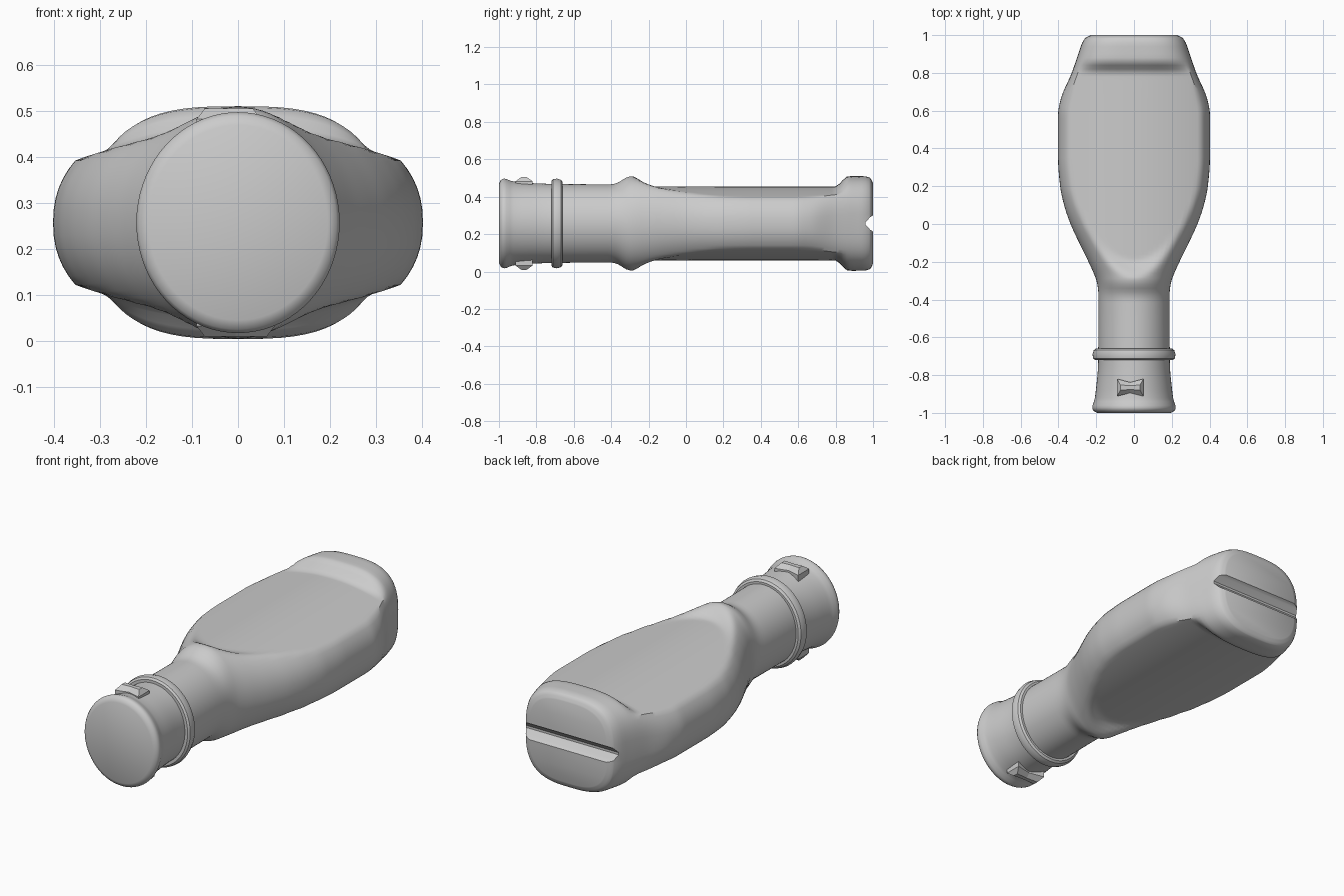
import bpy, bmesh, math

if "Cube" in bpy.data.objects:
    bpy.data.objects.remove(bpy.data.objects["Cube"])

CZ = 0.257   # height of the bottle axis
SEG = 72

# y, half width, half height, squareness of the section
KEYS = [
    (-1.00, .195, .212, 2), (-.99, .214, .232, 2), (-.972, .221, .240, 2),
    (-.93, .209, .226, 2), (-.88, .202, .219, 2), (-.74, .190, .212, 2),
    (-.60, .189, .210, 2), (-.40, .188, .209, 2), (-.36, .189, .220, 2),
    (-.32, .194, .245, 2), (-.29, .202, .252, 2), (-.20, .241, .251, 2.05),
    (-.10, .290, .250, 2.1), (0, .336, .250, 2.15), (.10, .370, .250, 2.2),
    (.20, .391, .250, 2.25), (.35, .402, .250, 2.25), (.58, .402, .250, 2.25),
    (.66, .388, .250, 2.3), (.80, .330, .252, 2.8), (.90, .295, .253, 3),
    (.96, .274, .252, 3), (.985, .258, .243, 3), (1.0, .228, .215, 3)]


def slopes(col):
    d = [(b[col] - a[col]) / (b[0] - a[0]) for a, b in zip(KEYS, KEYS[1:])]
    m = [2 * p * q / (p + q) if p * q > 0 else 0 for p, q in zip(d, d[1:])]
    return [d[0]] + m + [d[-1]]


SLOPES = {c: slopes(c) for c in (1, 2, 3)}


def profile(y, col):
    i = max(k for k in range(len(KEYS) - 1) if KEYS[k][0] <= y or k == 0)
    a, b = KEYS[i], KEYS[i + 1]
    L = b[0] - a[0]
    t = (y - a[0]) / L
    m = SLOPES[col]
    return ((2*t**3 - 3*t*t + 1) * a[col] + (t**3 - 2*t*t + t) * L * m[i]
            + (3*t*t - 2*t**3) * b[col] + (t**3 - t*t) * L * m[i + 1])


def smooth(t):
    t = min(1, max(0, t))
    return t * t * (3 - 2 * t)


def spow(v, e):
    return math.copysign(abs(v) ** e, v)


def section(y):
    """Rounded section, with shallow domed panels cut into both broad sides."""
    w, h, n = (profile(y, c) for c in (1, 2, 3))
    pts = []
    for k in range(SEG):
        a = 2 * math.pi * k / SEG
        x = w * spow(math.cos(a), 2 / n)
        z = h * spow(math.sin(a), 2 / n)
        panel = .198 - .045 * (x / .3) ** 2
        amount = smooth((y + .29 - 3.3 * x * x) / .10) * smooth((.87 - y) / .075)
        az = abs(z)
        az += (min(az, panel) - az) * amount
        pts.append((x, y, CZ + math.copysign(az, z)))
    return pts


def finish(name, bm):
    bmesh.ops.recalc_face_normals(bm, faces=bm.faces)
    me = bpy.data.meshes.new(name)
    bm.to_mesh(me)
    bm.free()
    ob = bpy.data.objects.new(name, me)
    bpy.context.collection.objects.link(ob)
    return ob


def shade(ob, deg=35):
    bpy.ops.object.select_all(action='DESELECT')
    ob.select_set(True)
    bpy.context.view_layer.objects.active = ob
    bpy.ops.object.shade_smooth_by_angle(angle=math.radians(deg))


def loft(name, rings, closed=False):
    bm = bmesh.new()
    vs = [[bm.verts.new(p) for p in r] for r in rings]
    pairs = list(zip(vs, vs[1:])) + ([(vs[-1], vs[0])] if closed else [])
    for a, b in pairs:
        n = len(a)
        for k in range(n):
            bm.faces.new((a[k], a[(k + 1) % n], b[(k + 1) % n], b[k]))
    if not closed:
        bm.faces.new(vs[0])
        bm.faces.new(vs[-1])
    return finish(name, bm)


# bottle: neck, shoulder, panelled body and foot in one skin
ys = {round(-1 + .02 * i, 4) for i in range(101)} | {k[0] for k in KEYS} | {.992, .997}
bottle = loft("bottle_body", [section(y) for y in sorted(ys)])

# groove across the foot
prism = [[(x, 1.02, CZ + .055), (x, .985, CZ + .034), (x, .960, CZ + .006),
          (x, .960, CZ - .006), (x, .985, CZ - .034), (x, 1.02, CZ - .055)]
         for x in (-.5, .5)]
cutter = loft("groove_cutter", prism)
cutter.hide_render = True
cutter.hide_set(True)
mod = bottle.modifiers.new("groove", 'BOOLEAN')
mod.operation = 'DIFFERENCE'
mod.object = cutter
bpy.context.view_layer.objects.active = bottle
bpy.ops.object.modifier_apply(modifier="groove")
bpy.data.objects.remove(cutter)
shade(bottle)


# collar ring round the neck
def oval(y, rx, rz):
    return [(rx * math.cos(2 * math.pi * k / SEG), y,
             CZ + rz * math.sin(2 * math.pi * k / SEG)) for k in range(SEG)]


collar = loft("neck_collar", [oval(y, .180 + r, .200 + r) for y, r in (
    (-.720, 0), (-.720, .026), (-.712, .036), (-.690, .040),
    (-.668, .033), (-.660, .022), (-.660, 0))], closed=True)
shade(collar)

# bow-tie shaped lugs above and below the mouth
for name, s, x0, x1 in (("upper_lug", 1, -.09, .05), ("lower_lug", -1, -.09, .08)):
    xm, rings = (x0 + x1) / 2, []
    for z, inset, e, m in ((.17, 0, .046, .028), (.225, 0, .046, .028),
                           (.248, .018, .014, .010)):
        a, b, y = x0 + inset, x1 - inset, -.866
        rings.append([(px, y + dy, CZ + s * z) for px, dy in (
            (a, -e), (xm, -m), (b, -e), (b, e), (xm, m), (a, e))])
    loft(name, rings)
